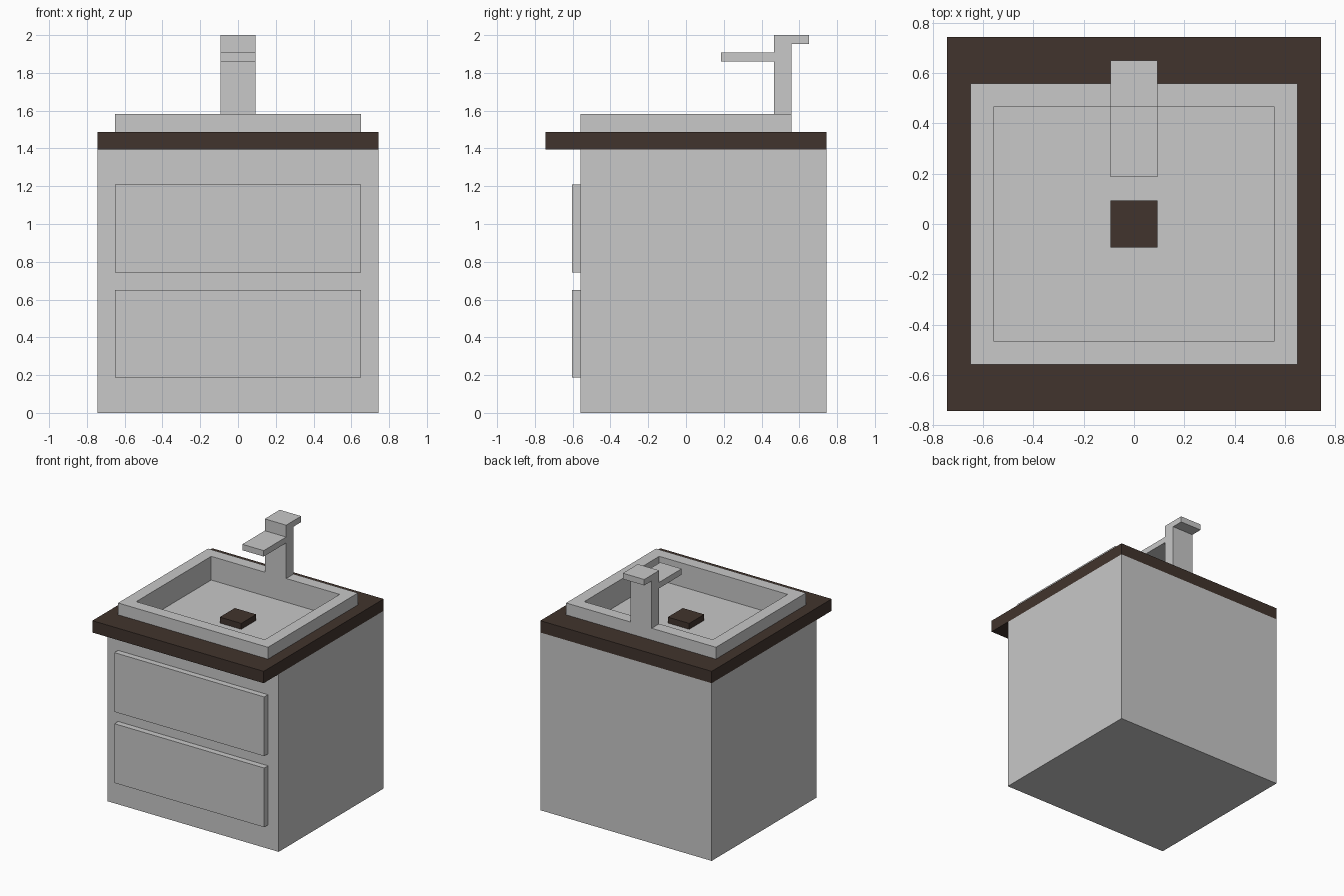
import bpy, bmesh

if "Cube" in bpy.data.objects:
    bpy.data.objects.remove(bpy.data.objects["Cube"])

U = 2 / 21.5  # grid module of the model


def material(name, rgb):
    m = bpy.data.materials.new(name)
    m.diffuse_color = (*rgb, 1)
    m.use_nodes = True
    m.node_tree.nodes["Principled BSDF"].inputs["Base Color"].default_value = m.diffuse_color
    return m


GREY = material("light grey", (0.578, 0.578, 0.578))
BROWN = material("dark brown", (0.053, 0.034, 0.026))


def finish(name, bm, mat):
    bmesh.ops.recalc_face_normals(bm, faces=bm.faces)
    me = bpy.data.meshes.new(name)
    bm.to_mesh(me)
    bm.free()
    me.materials.append(mat)
    ob = bpy.data.objects.new(name, me)
    bpy.context.collection.objects.link(ob)


def box(name, x, y0, y1, z0, z1, mat):
    """Box symmetric in x, sizes in modules."""
    bm = bmesh.new()
    bmesh.ops.create_cube(bm, size=1)
    for v in bm.verts:
        v.co = (v.co.x * 2 * x * U,
                (y0 if v.co.y < 0 else y1) * U,
                (z0 if v.co.z < 0 else z1) * U)
    finish(name, bm, mat)


def frame(name, outer, inner, z0, z1, mat):
    """Rectangular ring; outer and inner are half sizes (x, y)."""
    bm = bmesh.new()
    signs = ((-1, -1), (1, -1), (1, 1), (-1, 1))
    rings = [[bm.verts.new((sx * h[0] * U, sy * h[1] * U, z * U)) for sx, sy in signs]
             for h, z in ((outer, z0), (outer, z1), (inner, z1), (inner, z0))]
    for r in range(4):
        a, b = rings[r], rings[(r + 1) % 4]
        for i in range(4):
            j = (i + 1) % 4
            bm.faces.new((a[i], a[j], b[j], b[i]))
    finish(name, bm, mat)


# Cabinet; its top is the basin floor
box("cabinet", 8, -6, 8, 0, 15, GREY)

# Drawer fronts
for name, z in (("lower_drawer", 2), ("upper_drawer", 8)):
    box(name, 7, -6.5, -6, z, z + 5, GREY)

# Countertop with the basin set into its opening
frame("countertop", (8, 8), (7, 6), 15, 16, BROWN)
frame("basin", (7, 6), (6, 5), 15, 17, GREY)

# Drain plug
box("drain", 1, -1, 1, 15, 15.5, BROWN)

# Tap: side profile (y, z) with spout and lever, extruded across x
profile = [(5, 17), (6, 17), (6, 21), (7, 21), (7, 21.5), (5, 21.5),
           (5, 20.5), (2, 20.5), (2, 20), (5, 20)]
bm = bmesh.new()
face = bm.faces.new([bm.verts.new((-U, y * U, z * U)) for y, z in profile])
ext = bmesh.ops.extrude_face_region(bm, geom=[face], use_keep_orig=True)
for v in ext["geom"]:
    if isinstance(v, bmesh.types.BMVert):
        v.co.x = U
finish("tap", bm, GREY)
